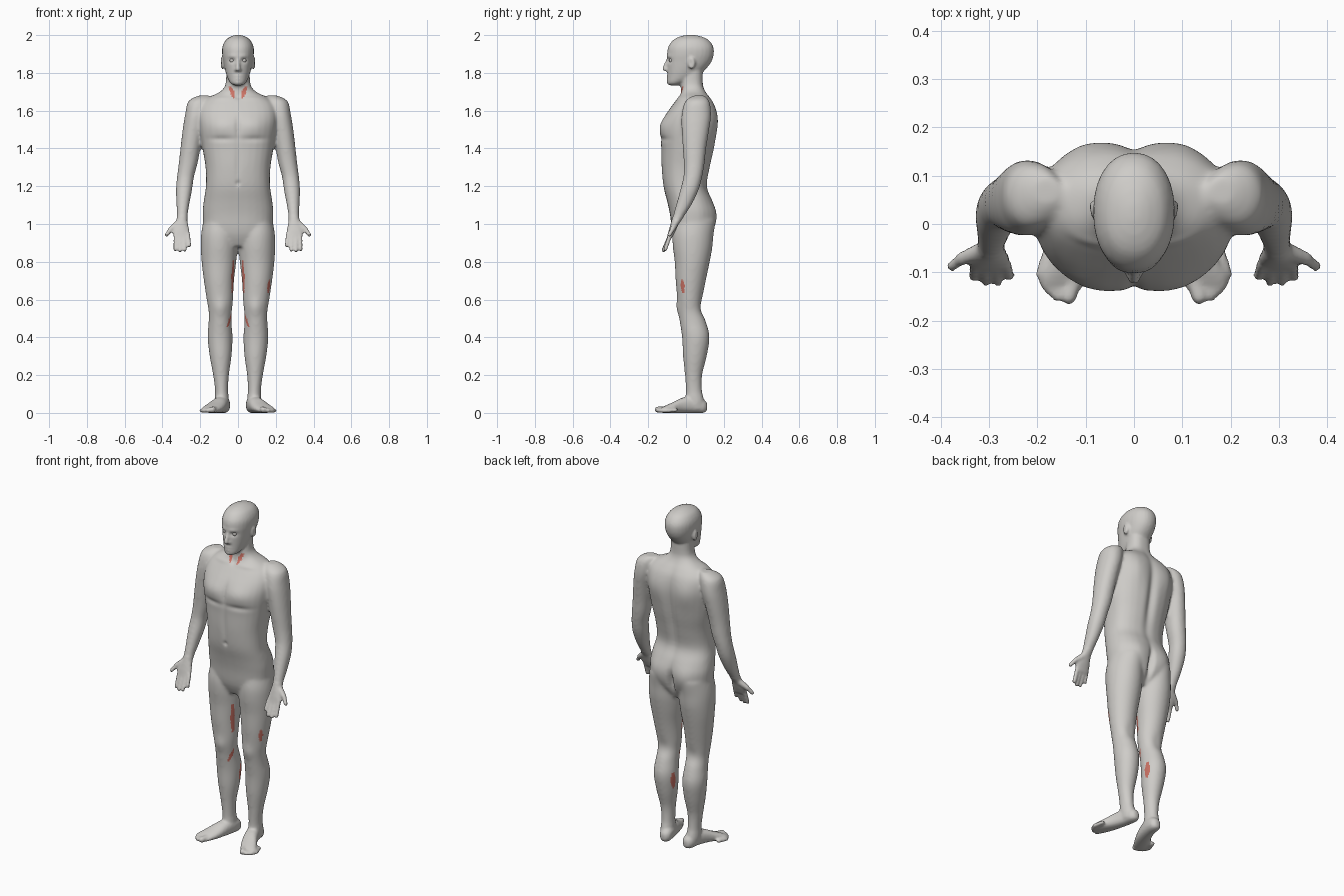
import bpy, bmesh, math
from mathutils import Vector, Matrix

default_cube = bpy.data.objects.get("Cube")
if default_cube:
    bpy.data.objects.remove(default_cube, do_unlink=True)


def material(name, colour):
    mat = bpy.data.materials.new(name)
    mat.use_nodes = True
    mat.diffuse_color = colour
    shader = mat.node_tree.nodes["Principled BSDF"]
    shader.inputs["Base Color"].default_value = colour
    shader.inputs["Roughness"].default_value = 0.6
    return mat


skin = material("pale grey skin", (0.62, 0.605, 0.58, 1))
muscle = material("muscle red", (0.6, 0.17, 0.13, 1))
bm = bmesh.new()


def refine(rows, steps=4):
    """Catmull-Rom interpolation of a table of cross-sections."""
    result = []
    for i in range(len(rows) - 1):
        a, b, c, d = (rows[max(0, min(len(rows) - 1, i + k))] for k in (-1, 0, 1, 2))
        for s in range(steps):
            t = s / steps
            result.append([0.5 * (2 * q + (r - p) * t + (2 * p - 5 * q + 4 * r - w) * t * t
                                  + (3 * q - p - 3 * r + w) * t ** 3)
                           for p, q, r, w in zip(a, b, c, d)])
    return result + [list(rows[-1])]


def loft(rows, power=2.0, along="z", sides=28, mirror=True):
    """Closed skin through rows of (position, centre x, centre 2, radius x, radius 2)."""
    for side in ((1, -1) if mirror else (1,)):
        rings = []
        for pos, cx, c2, rx, r2 in refine(rows):
            ring = []
            for k in range(sides):
                angle = math.tau * k / sides
                co, si = math.cos(angle), math.sin(angle)
                x = side * (cx + rx * math.copysign(abs(co) ** (2 / power), co))
                v = c2 + r2 * math.copysign(abs(si) ** (2 / power), si)
                ring.append(bm.verts.new((x, v, pos) if along == "z" else (x, pos, v)))
            rings.append(ring)
        for low, high in zip(rings, rings[1:]):
            for k in range(sides):
                n = (k + 1) % sides
                bm.faces.new((low[k], low[n], high[n], high[k]))
        bm.faces.new(rings[0][::-1])
        bm.faces.new(rings[-1])


def ball(centre, radii):
    for side in (1, -1):
        place = Matrix.Translation((side * centre[0], centre[1], centre[2]))
        bmesh.ops.create_uvsphere(bm, u_segments=12, v_segments=8, radius=1,
                                  matrix=place @ Matrix.Diagonal((*radii, 1)))


def digit(start, end, r0, r1, mirror=True):
    """Tapering finger or toe: a sphere pulled out into a capsule."""
    for side in ((1, -1) if mirror else (1,)):
        a = Vector((side * start[0], start[1], start[2]))
        axis = Vector((side * end[0], end[1], end[2])) - a
        turn = axis.to_track_quat("Z", "Y")
        made = bmesh.ops.create_uvsphere(bm, u_segments=12, v_segments=8, radius=1)
        for v in made["verts"]:
            far = v.co.z > -.01
            v.co = a + turn @ (v.co * (r1 if far else r0)) + (axis if far else axis * 0)


def front_back(rows):
    """Turn (z, half width, front, back) into centred loft rows."""
    return [(z, 0, (f + b) / 2, w, (b - f) / 2) for z, w, f, b in rows]


# Torso and neck
loft(front_back([
    (.88, .09, -.04, .09), (.95, .17, -.07, .135), (1.05, .187, -.085, .152),
    (1.12, .182, -.1, .14), (1.2, .17, -.12, .112), (1.3, .172, -.13, .128),
    (1.4, .188, -.132, .15), (1.5, .203, -.135, .163), (1.57, .208, -.112, .163),
    (1.63, .195, -.072, .15), (1.67, .155, -.042, .127), (1.7, .096, -.025, .105),
    (1.74, .066, -.027, .09), (1.83, .062, -.02, .09)]), 2.4, mirror=False)

# Head
loft(front_back([
    (1.733, .025, -.088, -.045), (1.75, .043, -.098, 0), (1.78, .058, -.098, .06),
    (1.82, .07, -.099, .105), (1.86, .078, -.1, .135), (1.9, .084, -.1, .147),
    (1.94, .082, -.093, .144), (1.975, .064, -.066, .118), (1.993, .036, -.03, .08),
    (2.001, .012, .008, .042)]), 2.15, mirror=False)
digit((0, -.096, 1.872), (0, -.113, 1.822), .008, .013, mirror=False)
ball((.011, -.102, 1.816), (.009, .011, .008))
ball((.083, .03, 1.852), (.011, .02, .034))

# Arms and palms
loft([
    (1.68, .18, .068, .03, .03), (1.65, .207, .06, .056, .064), (1.58, .222, .055, .058, .078),
    (1.5, .237, .05, .056, .073), (1.4, .252, .045, .053, .062), (1.32, .264, .043, .05, .055),
    (1.25, .278, .036, .045, .05), (1.18, .286, .018, .043, .049), (1.1, .292, -.012, .034, .041),
    (1.03, .296, -.045, .028, .028), (1, .3, -.06, .036, .022), (.96, .302, -.075, .046, .018),
    (.925, .295, -.088, .042, .013)], 2.1)

# Fingers and thumbs
for base, tip, y, z in ((.33, .332, -.11, .864), (.308, .307, -.119, .858),
                        (.286, .281, -.119, .863), (.265, .257, -.108, .887)):
    digit((base, -.083, .945), (tip, y, z), .0125, .0105)
digit((.322, -.058, 1), (.357, -.072, .972), .02, .014)
digit((.357, -.072, .972), (.378, -.088, .942), .0135, .011)

# Legs
loft([
    (1.02, .1, .04, .083, .1), (.95, .1, .035, .095, .107), (.88, .1, .035, .097, .105),
    (.8, .101, .033, .092, .093), (.7, .101, .025, .08, .08), (.6, .096, .02, .07, .066),
    (.54, .094, .022, .062, .063), (.48, .095, .037, .061, .07), (.4, .095, .052, .066, .073),
    (.3, .092, .047, .058, .063), (.2, .09, .04, .042, .046), (.12, .087, .042, .035, .043),
    (.06, .085, .047, .037, .05), (.02, .083, .05, .033, .05)])

# Feet and toes
loft([
    (.112, .075, .032, .015, .02), (.09, .076, .037, .033, .037), (.04, .082, .045, .038, .045),
    (-.02, .1, .04, .043, .04), (-.07, .123, .028, .05, .028), (-.11, .143, .019, .05, .019),
    (-.135, .15, .013, .042, .012)], 2.3, along="y")
for x, y, r in ((.135, -.15, .017), (.158, -.148, .013), (.173, -.136, .012),
                (.186, -.12, .011), (.193, -.103, .011)):
    digit((x - .015, y + .05, r + .004), (x, y, r), r, r)

# Fuse the parts into one skin
bmesh.ops.recalc_face_normals(bm, faces=bm.faces)
mesh = bpy.data.meshes.new("body")
bm.to_mesh(mesh)
bm.free()
body = bpy.data.objects.new("body", mesh)
bpy.context.collection.objects.link(body)
bpy.context.view_layer.objects.active = body
body.select_set(True)


def apply(kind, **settings):
    mod = body.modifiers.new(kind.lower(), kind)
    for key, value in settings.items():
        setattr(mod, key, value)
    bpy.ops.object.modifier_apply(modifier=mod.name)


apply("REMESH", mode="VOXEL", voxel_size=0.0075, use_smooth_shade=True)

# Blend the trunk and limbs broadly, keep head, hands and feet crisp
mesh = body.data
group = body.vertex_groups.new(name="trunk_and_limbs")
group.add([v.index for v in mesh.vertices
           if .1 < v.co.z < 1.74 and not (v.co.z < 1.04 and abs(v.co.x) > .235)], 1, "REPLACE")
apply("SMOOTH", factor=0.5, iterations=14, vertex_group=group.name)

# Sculpted anatomy: (x, y, z), (reach x, y, z), height along the surface normal
strokes = (
    ((.085, -.13, 1.52), (.07, .06, .05), .011),        # chest muscle
    ((0, -.14, 1.51), (.014, .05, .07), -.009),         # breastbone groove
    ((.085, -.13, 1.45), (.07, .06, .014), -.007),      # under chest
    ((0, -.13, 1.32), (.014, .05, .1), -.006),          # belly line
    ((0, -.12, 1.215), (.01, .05, .012), -.009),        # navel
    ((.1, -.06, 1.665), (.06, .04, .01), .005),         # collar bone
    ((0, -.04, 1.675), (.015, .04, .015), -.008),       # throat notch
    ((0, .15, 1.4), (.024, .08, .22), -.017),           # spine groove
    ((.1, .16, 1.55), (.06, .06, .09), .012),           # shoulder blade
    ((.085, .14, 1.03), (.065, .06, .075), .017),       # buttock
    ((0, .14, .99), (.014, .08, .07), -.03),            # buttock cleft
    ((.092, -.045, .56), (.03, .04, .04), .008),        # kneecap
    ((.094, .09, .56), (.03, .04, .04), -.006),         # knee hollow
    ((.032, -.09, 1.866), (.016, .03, .011), -.011),    # eye socket
    ((.03, -.1, 1.888), (.024, .03, .008), .004),       # brow
    ((0, -.1, 1.784), (.022, .02, .005), .005),         # upper lip
    ((0, -.1, 1.768), (.018, .02, .005), .005),         # lower lip
    ((0, -.1, 1.744), (.02, .02, .012), .005),          # chin
    ((.093, .024, 1.852), (.01, .009, .016), -.006),    # ear hollow
)
moves = []
for v in mesh.vertices:
    x, y, z = abs(v.co.x), v.co.y, v.co.z
    height = 0
    for (cx, cy, cz), (rx, ry, rz), amount in strokes:
        if abs(z - cz) < 2.5 * rz and abs(x - cx) < 2.5 * rx:
            height += amount * math.exp(-((x - cx) / rx) ** 2 - ((y - cy) / ry) ** 2
                                        - ((z - cz) / rz) ** 2)
    moves.append(v.normal * height)
for v, move in zip(mesh.vertices, moves):
    v.co += move
apply("SMOOTH", factor=0.5, iterations=2)

# Exposed muscle: facing, start, end, radius
patches = (
    ("front", (.042, 1.725), (.022, 1.672), .011),
    ("inner", (-.015, .8), (-.005, .64), .011),
    ("inner", (.01, .52), (-.012, .46), .009),
    ("inner", (.075, .41), (.068, .33), .016),
    ("outer", (-.02, .7), (-.015, .64), .01),
)
mesh = body.data
mesh.materials.clear()
mesh.materials.append(skin)
mesh.materials.append(muscle)
for face in mesh.polygons:
    c = face.center
    outward = face.normal.x * math.copysign(1, c.x)
    facing = {"front": c.y < .02 and c.z > 1.6, "inner": outward < -.3 and c.z < .85,
              "outer": outward > .5 and c.x > 0 and c.z < .8}
    for where, start, end, radius in patches:
        if facing[where]:
            p = Vector((abs(c.x) if where == "front" else c.y, c.z))
            a, b = Vector(start), Vector(end)
            t = max(0, min(1, (p - a).dot(b - a) / (b - a).length_squared))
            if (p - a.lerp(b, t)).length < radius * (1.1 - abs(t - .5)):
                face.material_index = 1

# Eyeballs
for name, side in (("left_eye", 1), ("right_eye", -1)):
    bpy.ops.mesh.primitive_uv_sphere_add(segments=20, ring_count=12, radius=.012,
                                         location=(side * .032, -.077, 1.866))
    eye = bpy.context.object
    eye.name = name
    eye.data.materials.append(skin)
    bpy.ops.object.shade_smooth()
